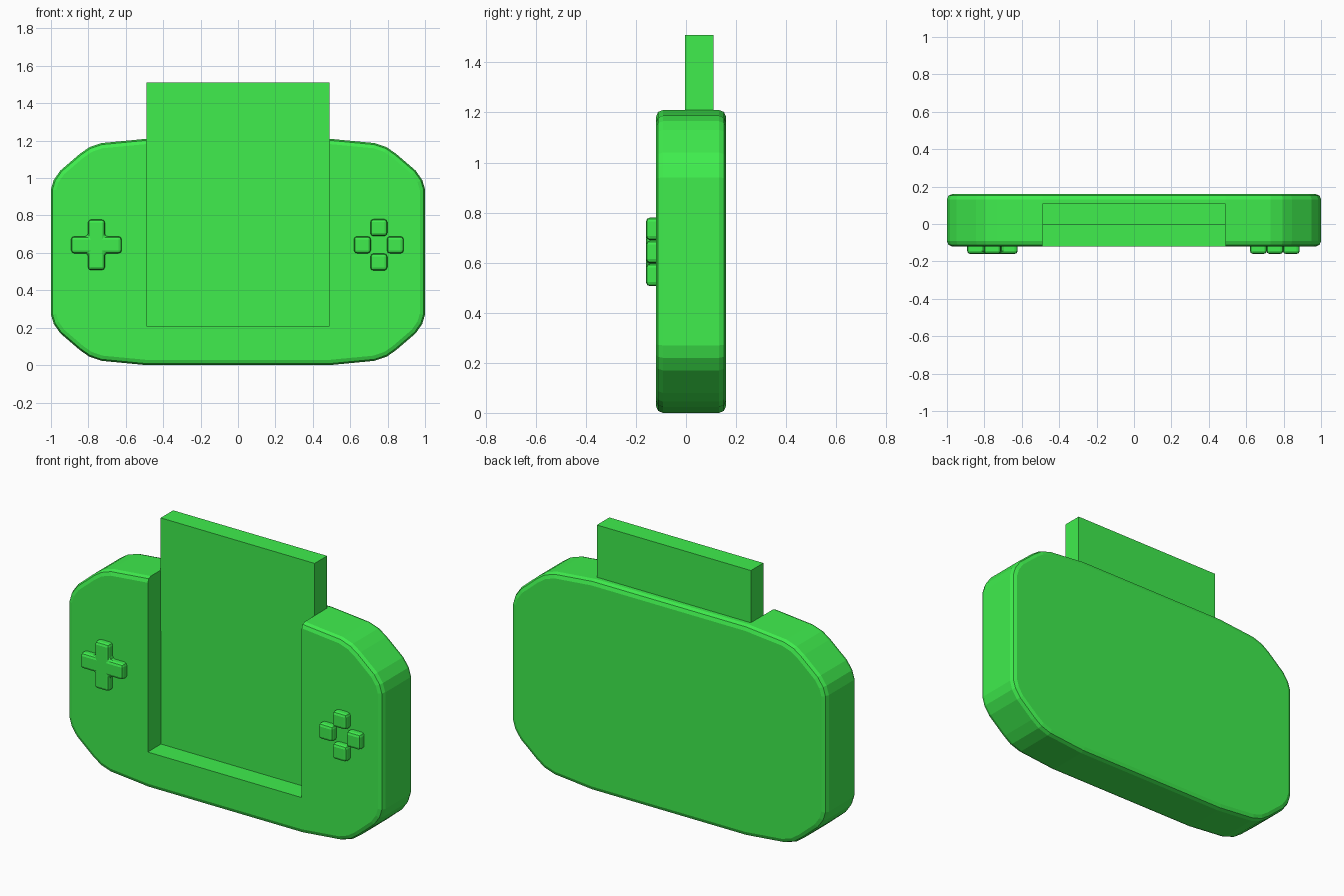
import bpy, bmesh

if "Cube" in bpy.data.objects:
    bpy.data.objects.remove(bpy.data.objects["Cube"])

green = bpy.data.materials.new("green_plastic")
green.diffuse_color = (0.05, 0.85, 0.075, 1)
green.use_nodes = True
green.node_tree.nodes["Principled BSDF"].inputs["Base Color"].default_value = green.diffuse_color


def prism(name, outline, y0, y1, bevel=0.0, segments=2):
    """Extrude an (x, z) outline from y0 to y1, optionally rounding sharp edges."""
    bm = bmesh.new()
    face = bm.faces.new([bm.verts.new((x, y0, z)) for x, z in outline])
    ext = bmesh.ops.extrude_face_region(bm, geom=[face], use_keep_orig=True)
    new = [v for v in ext["geom"] if isinstance(v, bmesh.types.BMVert)]
    bmesh.ops.translate(bm, vec=(0, y1 - y0, 0), verts=new)
    bmesh.ops.recalc_face_normals(bm, faces=bm.faces)
    mesh = bpy.data.meshes.new(name)
    bm.to_mesh(mesh)
    bm.free()
    mesh.materials.append(green)
    ob = bpy.data.objects.new(name, mesh)
    bpy.context.collection.objects.link(ob)
    if bevel:
        m = ob.modifiers.new("round", 'BEVEL')
        m.width, m.segments = bevel, segments
        m.limit_method, m.angle_limit = 'ANGLE', 0.9
    return ob


def rect(x0, x1, z0, z1):
    return [(x0, z0), (x1, z0), (x1, z1), (x0, z1)]


# Body: one rounded corner, mirrored to all four
MID = 0.605
corner = [(1.0, 0.335), (0.985, 0.385), (0.95, 0.435), (0.845, 0.525),
          (0.795, 0.56), (0.73, 0.582), (0.49, 0.605)]
upper = corner + [(-x, z) for x, z in reversed(corner)]
outline = [(x, MID + z) for x, z in upper] + [(-x, MID - z) for x, z in upper]
body = prism("body", outline, -0.12, 0.16, 0.028)

# Screen slot cut from the front, open at the top
cutter = prism("slot_cutter", rect(-0.489, 0.489, 0.21, 1.4), -0.3, 0.0)
cutter.hide_render = True
cutter.hide_viewport = True
cut = body.modifiers.new("slot", 'BOOLEAN')
cut.operation, cut.object, cut.solver = 'DIFFERENCE', cutter, 'EXACT'

# Cartridge standing out of the top
prism("cartridge", rect(-0.489, 0.489, 0.86, 1.51), -0.003, 0.11)

# Left direction pad: a single plus shape
a, b = 0.045, 0.135
arm = [(a, a), (a, b), (-a, b)]
plus = []
for _ in range(4):
    plus += arm
    arm = [(-z, x) for x, z in arm]
# drop the repeated tip points by keeping each arm's inner corner and two tips
prism("direction_pad", [(-0.757 + x, 0.643 + z) for x, z in plus],
      -0.16, -0.10, 0.016)

# Right side: four separate square buttons
for i, (dx, dz) in enumerate([(1, 0), (0, 1), (-1, 0), (0, -1)]):
    cx, cz = 0.753 + dx * 0.088, 0.643 + dz * 0.092
    prism(f"button_{i + 1}", rect(cx - a, cx + a, cz - a, cz + a),
          -0.16, -0.10, 0.016)
